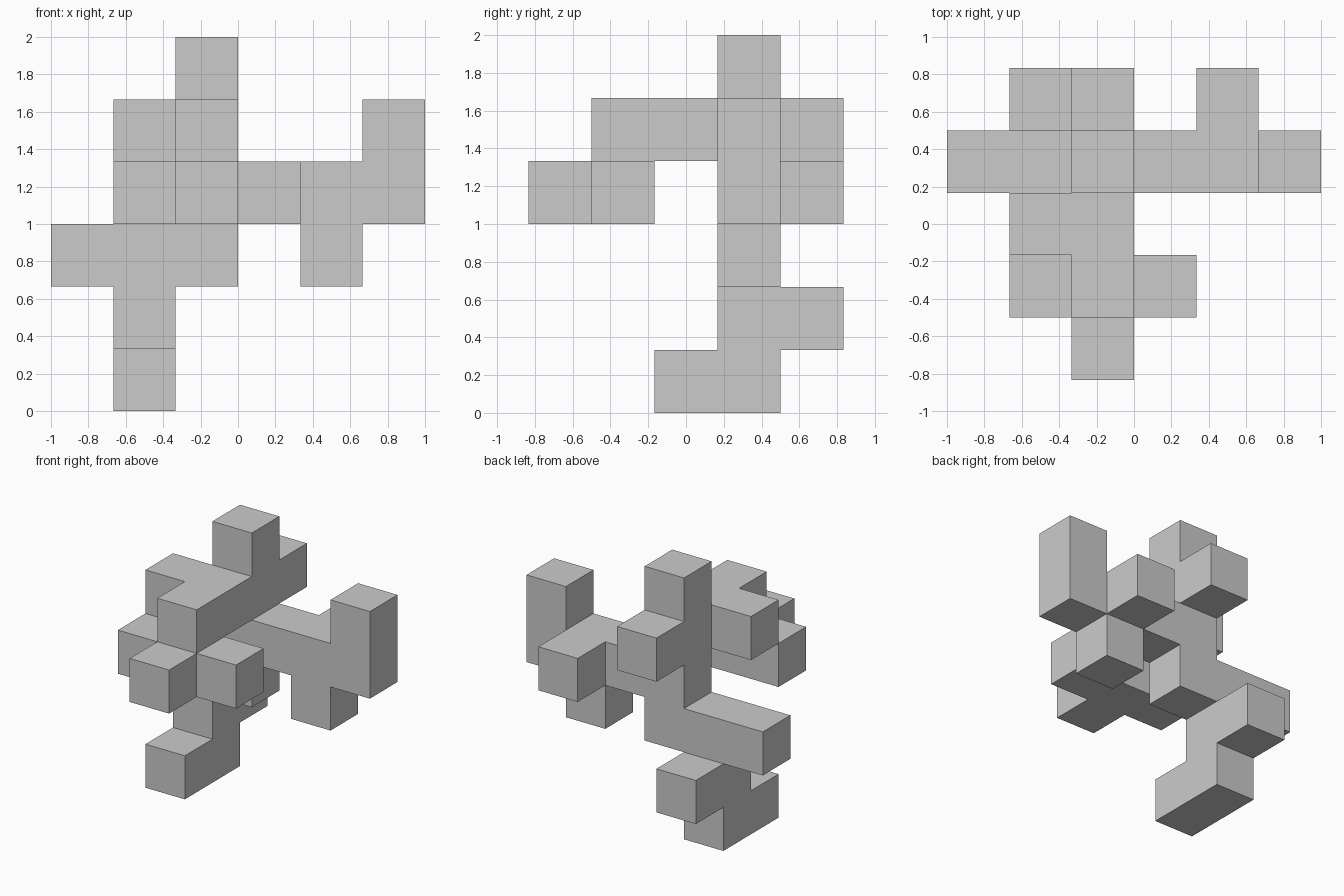
import bpy
import bmesh
from mathutils import Vector

if "Cube" in bpy.data.objects:
    bpy.data.objects.remove(bpy.data.objects["Cube"])

S = 1 / 3                        # edge length of one cube
ORIGIN = Vector((-1, -2.5 * S, 0))

# Bars of cubes: first cell and last cell (x, y, z)
BARS = [
    # central column
    ((2, 3, 2), (2, 3, 5)),
    # upper beam running front to back, with side stub
    ((2, 1, 4), (2, 4, 4)), ((1, 2, 4), (1, 2, 4)),
    # front cross piece and its nose
    ((1, 1, 3), (3, 1, 3)), ((2, 0, 3), (2, 0, 3)),
    # right arm with raised end, back stub and lower stub
    ((3, 3, 3), (5, 3, 3)), ((5, 3, 4), (5, 3, 4)),
    ((4, 4, 3), (4, 4, 3)), ((4, 3, 2), (4, 3, 2)),
    # left arm
    ((0, 3, 2), (1, 3, 2)),
    # leg with back stub and front foot
    ((1, 3, 0), (1, 3, 1)), ((1, 4, 1), (1, 4, 1)), ((1, 2, 0), (1, 2, 0)),
]


def bar_cells(a, b):
    return {(x, y, z)
            for x in range(a[0], b[0] + 1)
            for y in range(a[1], b[1] + 1)
            for z in range(a[2], b[2] + 1)}


def add_face(bm, cell, axis, side):
    """Add one outward-facing square on the given side of a cell."""
    n, u, v = Vector(), Vector(), Vector()
    n[axis], u[(axis + 1) % 3], v[(axis + 2) % 3] = side, 1, 1
    centre = Vector(cell) + Vector((0.5, 0.5, 0.5)) + n / 2
    corners = [(-1, -1), (1, -1), (1, 1), (-1, 1)][::side]
    bm.faces.new([bm.verts.new(ORIGIN + S * (centre + (u * p + v * q) / 2))
                  for p, q in corners])


cells = set().union(*(bar_cells(a, b) for a, b in BARS))

# Outer skin only: skip faces shared by two cubes
bm = bmesh.new()
for cell in sorted(cells):
    for axis in range(3):
        for side in (-1, 1):
            neighbour = list(cell)
            neighbour[axis] += side
            if tuple(neighbour) not in cells:
                add_face(bm, cell, axis, side)
bmesh.ops.remove_doubles(bm, verts=bm.verts, dist=1e-4)

# Merge coplanar squares into clean flat faces
bmesh.ops.dissolve_limit(bm, angle_limit=0.01, verts=bm.verts, edges=bm.edges)

mesh = bpy.data.meshes.new("cube_cluster")
bm.to_mesh(mesh)
bm.free()
bpy.context.collection.objects.link(bpy.data.objects.new("cube_cluster", mesh))
